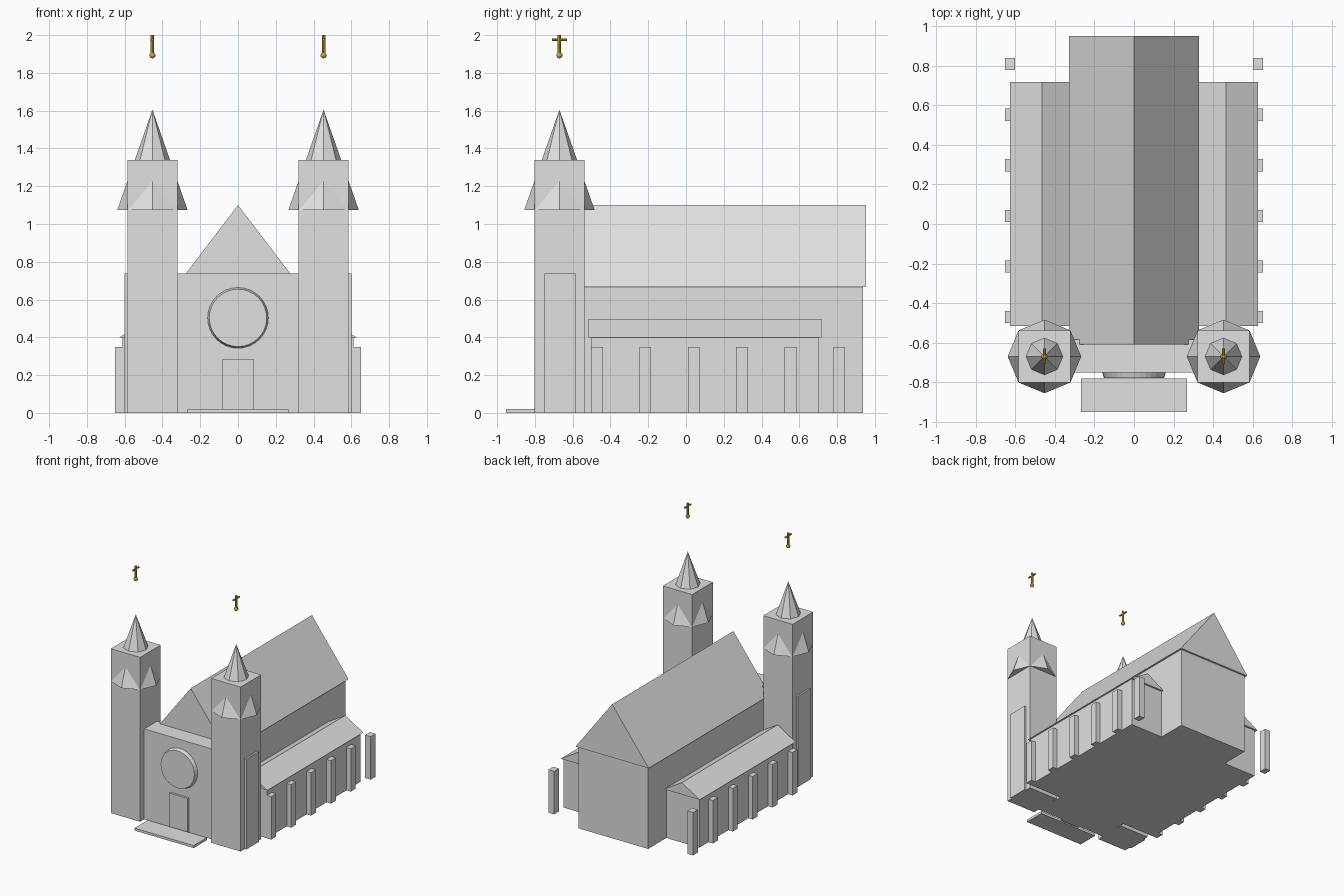
import bpy, bmesh, math
from mathutils import Matrix, Vector

if "Cube" in bpy.data.objects:
    bpy.data.objects.remove(bpy.data.objects["Cube"])


def material(name, rgb):
    m = bpy.data.materials.new(name)
    m.diffuse_color = (*rgb, 1)
    m.use_nodes = True
    m.node_tree.nodes["Principled BSDF"].inputs["Base Color"].default_value = m.diffuse_color
    return m


STONE = material("pale_grey_stone", (0.75, 0.75, 0.75))
GOLD = material("gold", (0.65, 0.40, 0.05))


def finish(name, bm, mat):
    bmesh.ops.recalc_face_normals(bm, faces=bm.faces)
    me = bpy.data.meshes.new(name)
    bm.to_mesh(me)
    bm.free()
    me.materials.append(mat)
    ob = bpy.data.objects.new(name, me)
    bpy.context.collection.objects.link(ob)
    return ob


def box(name, x, y, z, mat=STONE):
    """Box from (min, max) ranges on each axis."""
    bm = bmesh.new()
    lo, hi = Vector((x[0], y[0], z[0])), Vector((x[1], y[1], z[1]))
    bmesh.ops.create_cube(bm, size=1, matrix=Matrix.Translation((lo + hi) / 2)
                          @ Matrix.Diagonal((*(hi - lo), 1)))
    return finish(name, bm, mat)


def gable_roof(name, cx, half, y, eave, ridge):
    """Closed triangular prism running along y."""
    bm = bmesh.new()
    profile = [(cx - half, eave), (cx + half, eave), (cx, ridge)]
    a, b = [[bm.verts.new((px, py, pz)) for px, pz in profile] for py in y]
    bm.faces.new(a)
    bm.faces.new(b)
    for i in range(3):
        j = (i + 1) % 3
        bm.faces.new((a[i], a[j], b[j], b[i]))
    return finish(name, bm, STONE)


def cone(name, center, r1, r2, depth, sides, mat=STONE, rot=Matrix()):
    bm = bmesh.new()
    bmesh.ops.create_cone(bm, cap_ends=True, segments=sides, radius1=r1, radius2=r2,
                          depth=depth, matrix=Matrix.Translation(center) @ rot)
    return finish(name, bm, mat)


ALONG_Y = Matrix.Rotation(math.pi / 2, 4, 'X')

# Nave with its steep roof
box("nave", (-0.315, 0.315), (-0.60, 0.937), (0, 0.668))
gable_roof("nave_roof", 0, 0.33, (-0.61, 0.952), 0.667, 1.10)

# Front wall, round window, door and step
box("facade", (-0.60, 0.60), (-0.75, -0.585), (0, 0.737))
cone("round_window", (0, -0.764, 0.503), 0.161, 0.152, 0.03, 32, rot=ALONG_Y)
box("door", (-0.083, 0.083), (-0.768, -0.74), (0, 0.285))
box("front_step", (-0.267, 0.267), (-0.952, -0.782), (0, 0.02))

for side, s in (("left", -1), ("right", 1)):
    # Side aisle and its low roof
    box(f"{side}_aisle", sorted((s * 0.31, s * 0.612)), (-0.502, 0.703), (0, 0.402))
    gable_roof(f"{side}_aisle_roof", s * 0.465, 0.162, (-0.517, 0.718), 0.40, 0.497)

    # Row of buttresses; the last stands free behind the aisle
    for i in range(6):
        y = -0.471 + i * 0.256
        box(f"{side}_buttress_{i + 1}", sorted((s * 0.601, s * 0.652)),
            (y - 0.031, y + 0.031), (0, 0.35))

    # Tower with an eight-sided spire that breaks through its walls
    tx, ty, h = s * 0.453, -0.67, 0.1325
    box(f"{side}_tower", (tx - h, tx + h), (ty - h, ty + h), (0, 1.34))
    cone(f"{side}_spire", (tx, ty, 1.34), 0.186, 0, 0.53, 8)

    # Floating cross on a small ball
    cone(f"{side}_cross_post", (tx, ty, 1.945), 0.009, 0.009, 0.11, 8, GOLD)
    cone(f"{side}_cross_bar", (tx, ty, 1.976), 0.007, 0.007, 0.078, 8, GOLD, ALONG_Y)
    bm = bmesh.new()
    bmesh.ops.create_uvsphere(bm, u_segments=12, v_segments=8, radius=0.016,
                              matrix=Matrix.Translation((tx, ty, 1.893)))
    finish(f"{side}_cross_ball", bm, GOLD)
